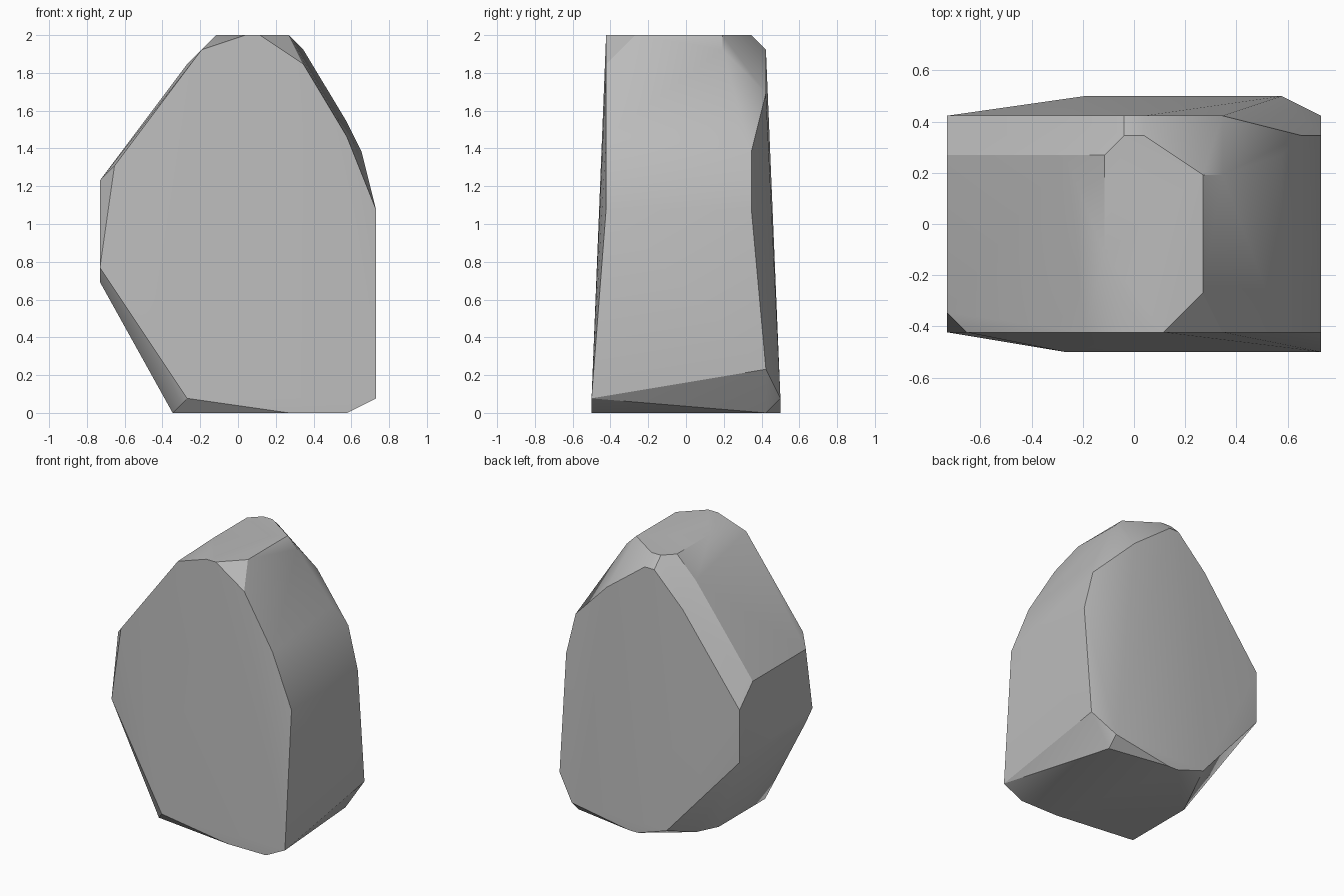
import bpy
import bmesh
import math

default_cube = bpy.data.objects.get("Cube")
if default_cube:
    bpy.data.objects.remove(default_cube, do_unlink=True)

# Chisel grid: heights are in whole steps, widths and depths in half steps
STEP = 1 / 13
HALF = STEP / 2


def make_material(name, colour):
    material = bpy.data.materials.new(name)
    material.use_nodes = True
    material.diffuse_color = colour
    shader = material.node_tree.nodes["Principled BSDF"]
    shader.inputs["Base Color"].default_value = colour
    shader.inputs["Roughness"].default_value = 0.9
    return material


def add_slice(bm, depth, corners):
    """Place the corners (x, z) of one vertical slice through the boulder."""
    for x, z in corners:
        bm.verts.new((x * HALF, depth * HALF, z * STEP))


def wrap_hull(bm):
    """Wrap a convex skin around all corners and clear the leftovers."""
    bmesh.ops.convex_hull(bm, input=bm.verts[:])
    loose = [vert for vert in bm.verts if not vert.link_faces]
    bmesh.ops.delete(bm, geom=loose, context='VERTS')
    bmesh.ops.dissolve_limit(bm, angle_limit=math.radians(0.5),
                             verts=bm.verts[:], edges=bm.edges[:])
    bmesh.ops.recalc_face_normals(bm, faces=bm.faces[:])


def build_boulder(name, material):
    bm = bmesh.new()

    # Front foot and the leaning front face
    add_slice(bm, -13, [(-7, 1), (7, 0), (15, 0), (19, 1)])
    add_slice(bm, -11, [(-9, 0), (-19, 10), (-17, 17), (-5, 25), (1, 26),
                        (3, 26), (9, 24), (15, 19), (19, 14)])

    # Chamfered flanks and crown
    add_slice(bm, -9, [(-19, 9), (-19, 16)])
    add_slice(bm, -7, [(7, 26)])
    add_slice(bm, -3, [(-3, 26)])
    add_slice(bm, 3, [(-9, 0)])
    add_slice(bm, 5, [(7, 26), (9, 25)])
    add_slice(bm, 7, [(-7, 0), (-19, 16), (-7, 24), (-5, 25), (-3, 26),
                      (15, 20)])
    add_slice(bm, 9, [(-1, 26), (1, 26), (17, 18), (19, 14)])

    # Leaning back face and the back foot
    add_slice(bm, 11, [(-19, 9), (-19, 14), (-7, 22), (-1, 25), (1, 25),
                       (9, 22), (19, 3), (15, 0)])
    add_slice(bm, 13, [(-5, 1), (1, 0), (3, 0), (15, 1)])

    wrap_hull(bm)
    mesh = bpy.data.meshes.new(name)
    bm.to_mesh(mesh)
    bm.free()
    mesh.materials.append(material)
    boulder = bpy.data.objects.new(name, mesh)
    bpy.context.collection.objects.link(boulder)
    return boulder


stone_grey = make_material("stone_grey", (0.5, 0.5, 0.5, 1))
boulder = build_boulder("boulder", stone_grey)

# Soft facets with crisp chiselled edges
bpy.ops.object.select_all(action='DESELECT')
boulder.select_set(True)
bpy.context.view_layer.objects.active = boulder
bpy.ops.object.shade_smooth_by_angle(angle=math.radians(30))
